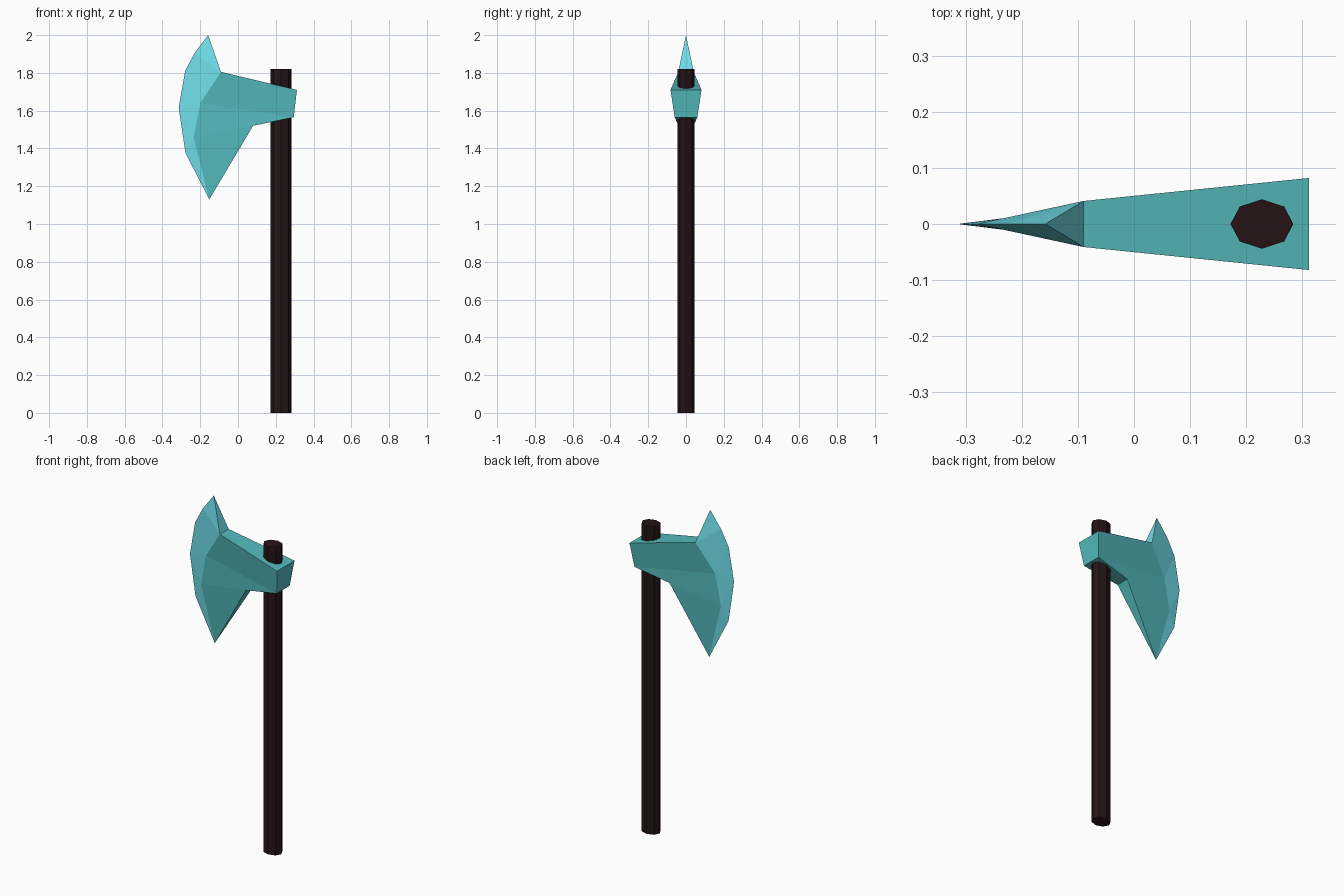
import bpy
import bmesh

if "Cube" in bpy.data.objects:
    bpy.data.objects.remove(bpy.data.objects["Cube"])


def material(name, rgb):
    m = bpy.data.materials.new(name)
    m.diffuse_color = (*rgb, 1)
    m.use_nodes = True
    m.node_tree.nodes["Principled BSDF"].inputs["Base Color"].default_value = m.diffuse_color
    return m


steel = material("teal_steel", (0.09, 0.50, 0.52))
edge = material("bright_edge", (0.16, 0.73, 0.82))
wood = material("dark_wood", (0.018, 0.007, 0.008))

# Handle: slightly flattened octagonal shaft
bpy.ops.mesh.primitive_cylinder_add(vertices=8, radius=1, depth=1.82,
                                    location=(0.228, 0, 0.91))
handle = bpy.context.object
handle.name = "handle"
handle.scale = (0.056, 0.044, 1)
handle.data.materials.append(wood)

# Axe head: paired points (x, half thickness, z) and centre-line points
paired = {
    "heel_top": (0.312, 0.082, 1.71), "heel_low": (0.295, 0.060, 1.565),
    "throat": (0.08, 0.040, 1.52), "shoulder": (-0.09, 0.041, 1.805),
    "ridge_a": (-0.20, 0.013, 1.64), "ridge_b": (-0.235, 0.010, 1.46),
}
centre = {
    "horn": (-0.158, 2.0), "e1": (-0.23, 1.905), "e2": (-0.28, 1.81),
    "e3": (-0.314, 1.615), "e4": (-0.278, 1.375), "beard": (-0.152, 1.13),
}
bm = bmesh.new()
mid = {k: bm.verts.new((x, 0, z)) for k, (x, z) in centre.items()}
sides = [{**mid, **{k: bm.verts.new((x, s * y, z)) for k, (x, y, z) in paired.items()}}
         for s in (-1, 1)]


def face(verts, slot):
    bm.faces.new(verts).material_index = slot


# Cheeks (slot 0) and sharpened bevels (slot 1), mirrored on both sides
cheeks = ["heel_top heel_low ridge_a shoulder", "heel_low throat ridge_b ridge_a",
          "throat beard ridge_b"]
bevels = ["shoulder e1 horn", "shoulder ridge_a e2 e1", "ridge_a e3 e2",
          "ridge_a ridge_b e3", "ridge_b e4 e3", "ridge_b beard e4"]
for slot, group in enumerate((cheeks, bevels)):
    for names in group:
        for side in sides:
            face([side[n] for n in names.split()], slot)

# Strips joining the two sides: top, heel, underside
a, b = sides
for p, q in (("shoulder", "heel_top"), ("heel_top", "heel_low"), ("heel_low", "throat")):
    face([a[p], a[q], b[q], b[p]], 0)
face([a["throat"], b["throat"], mid["beard"]], 0)
face([a["shoulder"], b["shoulder"], mid["horn"]], 1)

bmesh.ops.recalc_face_normals(bm, faces=bm.faces)
mesh = bpy.data.meshes.new("axe_head")
bm.to_mesh(mesh)
bm.free()
mesh.materials.append(steel)
mesh.materials.append(edge)
bpy.context.collection.objects.link(bpy.data.objects.new("axe_head", mesh))
